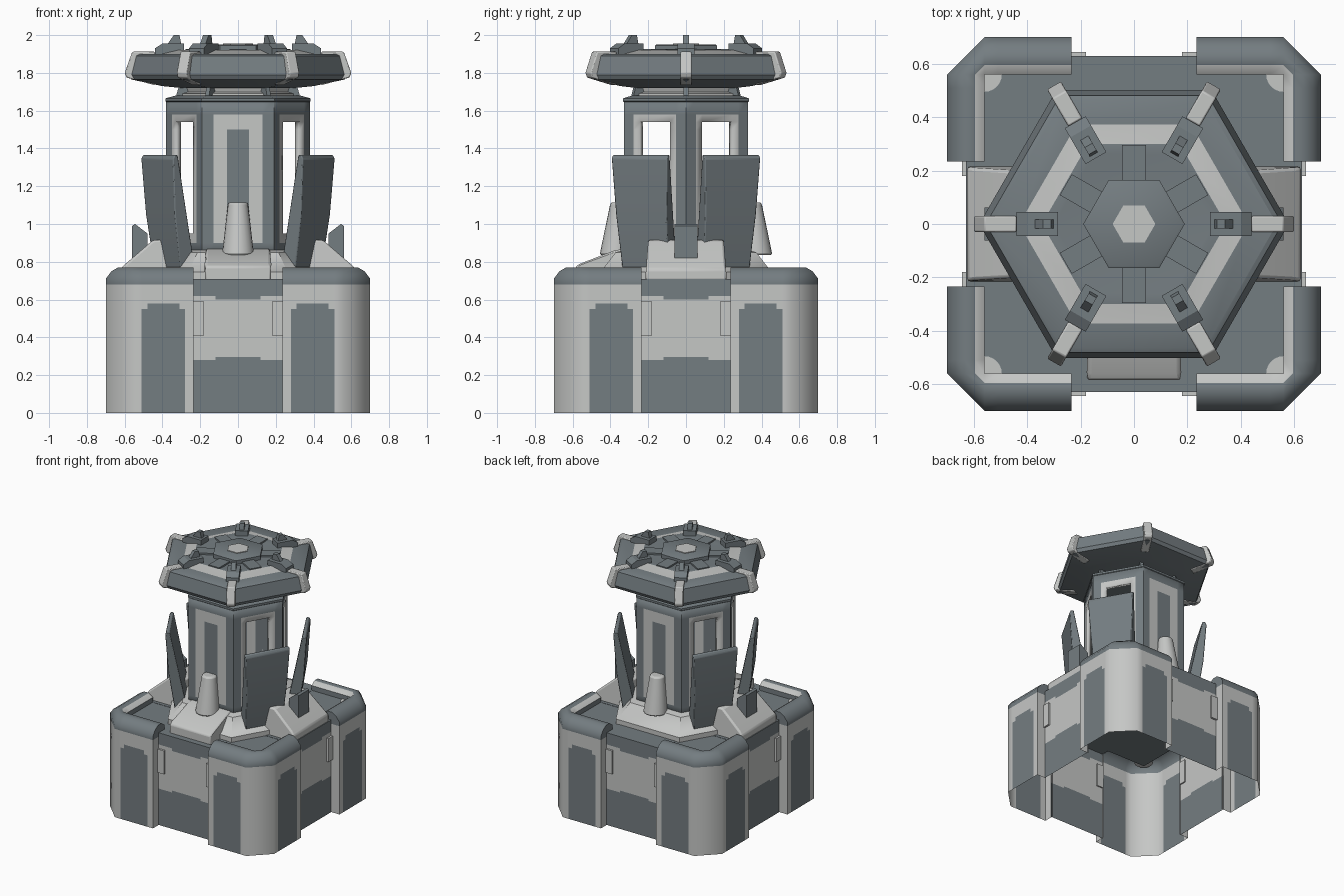
import bpy, bmesh, math
from math import radians, sin, cos, pi
from mathutils import Matrix, Vector

cube = bpy.data.objects.get("Cube")
if cube:
    bpy.data.objects.remove(cube, do_unlink=True)


def material(name, rgb):
    m = bpy.data.materials.new(name)
    m.use_nodes = True
    m.diffuse_color = (*rgb, 1)
    m.node_tree.nodes["Principled BSDF"].inputs["Base Color"].default_value = (*rgb, 1)
    return m


SLATE, LIGHT = 0, 1
MATS = [material("slate grey", (0.175, 0.205, 0.22)),
        material("light grey", (0.56, 0.57, 0.56))]


def finish(name, bm, colour=SLATE, angle=30, recalc=True, bevel=0.0):
    """Colour may be one index or a rule taking a face centre."""
    if recalc:
        bmesh.ops.recalc_face_normals(bm, faces=bm.faces)
    if colour is not None:
        for f in bm.faces:
            f.material_index = colour(f.calc_center_median()) if callable(colour) else colour
    mesh = bpy.data.meshes.new(name)
    bm.to_mesh(mesh)
    bm.free()
    for m in MATS:
        mesh.materials.append(m)
    mesh.polygons.foreach_set("use_smooth", [True] * len(mesh.polygons))
    mesh.set_sharp_from_angle(angle=radians(angle))
    ob = bpy.data.objects.new(name, mesh)
    bpy.context.collection.objects.link(ob)
    if bevel:
        b = ob.modifiers.new("bevel", 'BEVEL')
        b.width, b.segments = bevel, 2
    return ob


def prism(name, profile, turn, colour, bevel=0.0):
    """Profile of (radius, height, half width), standing radially at an angle."""
    bm = bmesh.new()
    rot = Matrix.Rotation(radians(turn), 3, 'Z')
    sides = [[bm.verts.new(rot @ Vector((r, s * w, z))) for r, z, w in profile] for s in (-1, 1)]
    bm.faces.new(sides[0])
    bm.faces.new(sides[1][::-1])
    n = len(profile)
    for i in range(n):
        j = (i + 1) % n
        bm.faces.new((sides[0][j], sides[0][i], sides[1][i], sides[1][j]))
    return finish(name, bm, colour, bevel=bevel)


def flat(profile, w):
    return [(r, z, w) for r, z in profile]


def hex_lathe(name, profile, colour):
    bm = bmesh.new()
    rings = [[bm.verts.new((r * cos(k * pi / 3), r * sin(k * pi / 3), z)) for k in range(6)]
             for r, z in profile]
    for a, b in zip(rings, rings[1:]):
        for k in range(6):
            j = (k + 1) % 6
            bm.faces.new((a[k], a[j], b[j], b[k]))
    bm.faces.new(rings[0][::-1])
    bm.faces.new(rings[-1])
    return finish(name, bm, colour)


def box(name, x, y, z, turn, colour, bevel=0.0):
    bm = bmesh.new()
    bmesh.ops.create_cube(bm, size=1)
    for v in bm.verts:
        v.co = [lo + (c + 0.5) * (hi - lo) for c, (lo, hi) in zip(v.co, (x, y, z))]
    bmesh.ops.rotate(bm, verts=bm.verts, matrix=Matrix.Rotation(radians(turn), 3, 'Z'))
    return finish(name, bm, colour, bevel=bevel)


# Corner blocks: wall and rolled rim swept around a chamfered corner
SECTION = [(0, 0), (0, 0.55), (0, 0.58), (0, 0.68), (0, 0.71), (0.03, 0.75), (0.065, 0.77),
           (0.105, 0.77), (0.14, 0.745), (0.14, 0.69)]
ALONG = [0.235, 0.28, 0.31, 0.48, 0.51, 0.56]


def corner_block(turn):
    bm = bmesh.new()
    cols = []
    for flip in (False, True):
        for a in (ALONG[::-1] if flip else ALONG):
            pts = [(0.7 - d, a, z) if flip else (a, 0.7 - d, z) for d, z in SECTION]
            cols.append([bm.verts.new(p) for p in pts])
    last = len(cols) - 2
    for i, (a, b) in enumerate(zip(cols, cols[1:])):
        side = min(i, last - i)
        for j in range(len(SECTION) - 1):
            if (a[j].co - b[j].co).length < 0.001 and (a[j + 1].co - b[j + 1].co).length < 0.001:
                continue
            f = bm.faces.new((b[j], a[j], a[j + 1], b[j + 1]))
            panel = side in (1, 2, 3) and j == 0 or side == 2 and j == 1
            f.material_index = LIGHT if (j < 3 and not panel) or j == 7 else SLATE
    # Block ends back to the recessed wall
    for col, flip in ((cols[0], False), (cols[-1], True)):
        foot, head = [bm.verts.new((0.62, ALONG[0], z) if flip else (ALONG[0], 0.62, z))
                      for z in (0, 0.68)]
        low = [foot] + col[:4] + [head]
        high = [head] + col[3:]
        for loop, c in ((low, LIGHT), (high, SLATE)):
            bm.faces.new(loop[::-1] if flip else loop).material_index = c
    bmesh.ops.remove_doubles(bm, verts=bm.verts, dist=0.0005)
    bmesh.ops.rotate(bm, verts=bm.verts, matrix=Matrix.Rotation(radians(turn), 3, 'Z'))
    finish("corner_block", bm, None, angle=50, recalc=False)


# Recessed wall between two corner blocks, in three colour bands
def middle_wall(turn):
    bm = bmesh.new()
    rot = Matrix.Rotation(radians(turn), 3, 'Z')
    rows = [[bm.verts.new(rot @ Vector((x, -0.63, z))) for x in (-0.24, -0.17, -0.12, 0.12, 0.17, 0.24)]
            for z in (0, 0.28, 0.295, 0.6, 0.62, 0.71)]
    for j, (a, b) in enumerate(zip(rows, rows[1:])):
        for i in range(5):
            f = bm.faces.new((a[i], a[i + 1], b[i + 1], b[i]))
            f.material_index = SLATE if j in (0, 4) or (i == 2 and j in (1, 3)) else LIGHT
    finish("middle_wall", bm, None, recalc=False)


for turn in range(0, 360, 90):
    corner_block(turn)
    middle_wall(turn)
    for lo in (-0.235, 0.18):
        box("wall_tab", (lo, lo + 0.055), (-0.645, -0.62), (0.41, 0.59), turn, LIGHT)
    bm = bmesh.new()
    bmesh.ops.create_cone(bm, cap_ends=True, segments=24, radius1=0.065, radius2=0.065, depth=0.006)
    at = Matrix.Rotation(radians(turn), 3, 'Z') @ Vector((0.56, 0.56, 0.71))
    bmesh.ops.translate(bm, verts=bm.verts, vec=at)
    finish("deck_corner_patch", bm, LIGHT)

# Deck: a square plus cross arms reaching the walls
box("deck", (-0.57, 0.57), (-0.57, 0.57), (0.69, 0.708), 0, SLATE)
for turn in (0, 90):
    box("deck_arm", (-0.24, 0.24), (-0.63, 0.63), (0.69, 0.71), turn, SLATE)

# Skirt at the foot of the tower
hex_lathe("tower_skirt", [(0.54, 0.70), (0.54, 0.745), (0.51, 0.76), (0.43, 0.85), (0.35, 0.87)],
          LIGHT)


# Tower: six panels, four with windows, front and back with a slotted panel
def tower():
    bm = bmesh.new()
    levels = [0.82, 0.9, 0.95, 1.5, 1.54, 1.58, 1.66]
    for k in range(6):
        a, b = [Vector((0.38 * cos(t), 0.38 * sin(t), 0)) for t in (k * pi / 3, (k + 1) * pi / 3)]
        plain = k in (1, 4)
        inner = 0.057 if plain else 0.092
        us = [0, 0.19 - 0.13, 0.19 - inner, 0.19 + inner, 0.19 + 0.13, 0.38]
        rows = [[bm.verts.new(a.lerp(b, u / 0.38) + Vector((0, 0, z))) for u in us] for z in levels]
        for j in range(len(levels) - 1):
            for i in range(5):
                centre = i == 2 and 2 <= j <= (2 if plain else 3)
                if centre and not plain:
                    continue
                f = bm.faces.new((rows[j][i], rows[j][i + 1], rows[j + 1][i + 1], rows[j + 1][i]))
                framed = 1 <= i <= 3 and 1 <= j <= 4
                f.material_index = LIGHT if framed and not centre else SLATE
    bmesh.ops.remove_doubles(bm, verts=bm.verts, dist=0.0005)
    ob = finish("tower", bm, None, recalc=False)
    s = ob.modifiers.new("thickness", 'SOLIDIFY')
    s.thickness, s.offset = 0.035, -1


tower()
hex_lathe("tower_cap", [(0.37, 1.64), (0.385, 1.65), (0.385, 1.665), (0.33, 1.68)], SLATE)
hex_lathe("neck", [(0.30, 1.67), (0.30, 1.69), (0.27, 1.70), (0.29, 1.75)], LIGHT)

# Roof: thick hexagonal rim, light sloped ring and flat top
hex_lathe("roof", [(0.30, 1.72), (0.40, 1.73), (0.565, 1.765), (0.58, 1.79), (0.555, 1.89),
                   (0.535, 1.90), (0.43, 1.90), (0.345, 1.92), (0.30, 1.915)],
          lambda c: LIGHT if 0.29 < c.length and 1.905 < c.z < 1.912 and c.xy.length > 0.3
          else SLATE)
hex_lathe("roof_hub", [(0.19, 1.91), (0.19, 1.945), (0.18, 1.95)], SLATE)
hex_lathe("hub_centre", [(0.08, 1.94), (0.08, 1.955)], LIGHT)
RIB = [(0.44, 1.89), (0.44, 1.912), (0.56, 1.912), (0.60, 1.80), (0.59, 1.775), (0.44, 1.735)]
POST = [(0.285, 1.90), (0.285, 1.955), (0.40, 1.955), (0.44, 1.93), (0.44, 1.89)]
TOOTH = [(0.30, 1.95), (0.31, 2.0), (0.34, 2.0), (0.375, 1.95)]
for turn in range(0, 360, 60):
    prism("roof_rib", flat(RIB, 0.03), turn, LIGHT, bevel=0.006)
    prism("roof_post", flat(POST, 0.045), turn, SLATE)
    prism("roof_tooth", flat(TOOTH, 0.017), turn, SLATE)
    prism("neck_rib", flat([(0.26, 1.67), (0.33, 1.67), (0.31, 1.74), (0.26, 1.74)], 0.012), turn, SLATE)
    prism("roof_spoke", flat([(0.1, 1.91), (0.1, 1.927), (0.295, 1.927), (0.295, 1.91)], 0.045),
          turn + 30, SLATE)

# Armour fins leaning out beside the window faces
FIN = [(0.34, 0.75, 0.14), (0.43, 0.75, 0.14), (0.475, 1.05, 0.155), (0.495, 1.345, 0.17),
       (0.485, 1.365, 0.17), (0.465, 1.365, 0.17)]
for turn in (30, 150, 210, 330):
    prism("armour_fin", FIN, turn, SLATE, bevel=0.006)

# Side housings with upright vanes
HOUSING = [(0.33, 0.70, 0.215), (0.625, 0.70, 0.215), (0.625, 0.76, 0.215), (0.60, 0.785, 0.21),
           (0.45, 0.915, 0.20), (0.33, 0.92, 0.20)]
VANE = [(0.48, 0.80), (0.56, 0.80), (0.56, 0.99), (0.545, 1.0), (0.48, 0.95)]
for turn in (0, 180):
    prism("side_housing", HOUSING, turn, LIGHT, bevel=0.012)
    prism("side_vane", flat(VANE, 0.062), turn, SLATE)

# Front housing
prism("front_housing", [(0.32, 0.70, 0.175), (0.585, 0.70, 0.175), (0.585, 0.775, 0.175),
                        (0.56, 0.79, 0.17), (0.38, 0.86, 0.17), (0.32, 0.87, 0.17)],
      270, LIGHT, bevel=0.01)

# Leaning rounded cones on the front and back
for side in (-1, 1):
    bm = bmesh.new()
    bmesh.ops.create_cone(bm, cap_ends=True, segments=20, radius1=0.085, radius2=0.052, depth=0.28)
    for v in bm.verts:
        v.co.y += side * (0.36 - 0.09 * v.co.z)
        v.co.z += 0.975
    finish("cone", bm, LIGHT, bevel=0.012)
